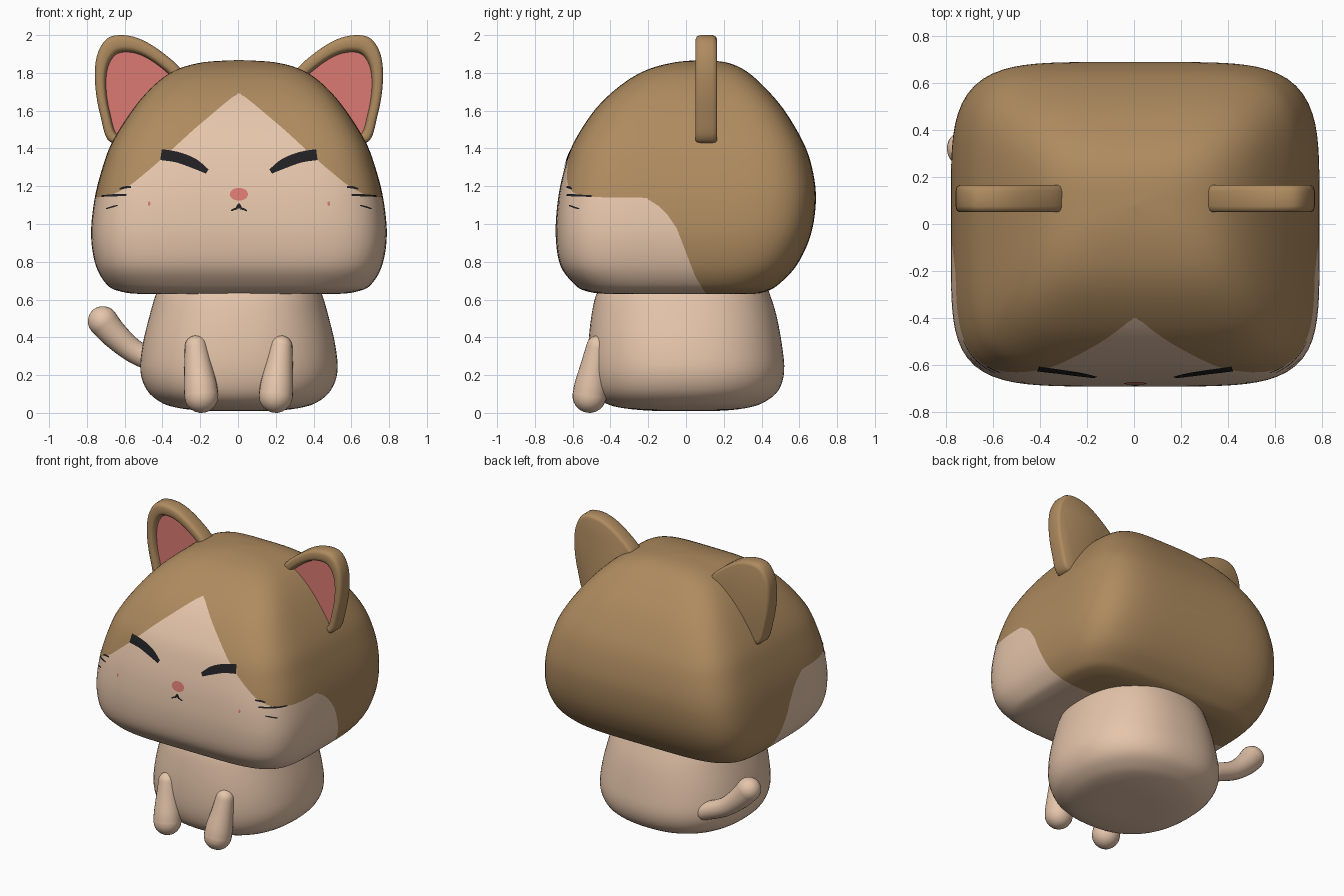
import bpy, bmesh, math
from mathutils import Vector
from mathutils.bvhtree import BVHTree

if "Cube" in bpy.data.objects:
    bpy.data.objects.remove(bpy.data.objects["Cube"])


def material(name, rgb):
    m = bpy.data.materials.new(name)
    m.diffuse_color = (*rgb, 1)
    m.use_nodes = True
    m.node_tree.nodes["Principled BSDF"].inputs["Base Color"].default_value = m.diffuse_color
    return m


BROWN = material("brown fur", (0.425, 0.258, 0.115))
CREAM = material("cream fur", (0.79, 0.56, 0.405))
PINK = material("pink", (0.71, 0.195, 0.17))
BLACK = material("black", (0.014, 0.014, 0.016))


def spline(pts, n, closed=False):
    """Catmull-Rom through tuples of any length, n steps per span."""
    out, k = [], len(pts)
    get = (lambda i: pts[i % k]) if closed else (lambda i: pts[max(0, min(k - 1, i))])
    for i in range(k if closed else k - 1):
        for j in range(n):
            t = j / n
            out.append(tuple(0.5 * (2 * b + (c - a) * t + (2 * a - 5 * b + 4 * c - d) * t * t
                                    + (3 * b - a - 3 * c + d) * t ** 3)
                             for a, b, c, d in zip(get(i - 1), get(i), get(i + 1), get(i + 2))))
    return out if closed else out + [tuple(pts[-1])]


def lerp_table(table, v):
    for (a, p), (b, q) in zip(table, table[1:]):
        if v <= b:
            return p + (q - p) * max(0, (v - a) / (b - a))
    return table[-1][1]


def finish(name, bm, mats, smooth=True):
    me = bpy.data.meshes.new(name)
    for f in bm.faces:
        f.smooth = smooth
    bm.to_mesh(me)
    bm.free()
    for m in mats:
        me.materials.append(m)
    ob = bpy.data.objects.new(name, me)
    bpy.context.collection.objects.link(ob)
    return ob


def loft(rings):
    """Closed rings joined into a capped skin."""
    bm = bmesh.new()
    vs = [[bm.verts.new(p) for p in r] for r in rings]
    k = len(vs[0])
    for a, b in zip(vs, vs[1:]):
        for i in range(k):
            bm.faces.new((a[i], a[(i + 1) % k], b[(i + 1) % k], b[i]))
    bm.faces.new(vs[0][::-1])
    bm.faces.new(vs[-1])
    bmesh.ops.recalc_face_normals(bm, faces=bm.faces)
    return bm


def rounded_box(rows, seg, steps, cx=0):
    """Rows of (z, half width, front y, back y, squareness)."""
    rings = []
    for z, w, y0, y1, n in spline(rows, steps):
        w, d, cy, ring = max(w, 0.002), max((y1 - y0) / 2, 0.002), (y0 + y1) / 2, []
        for i in range(seg):
            t = 2 * math.pi * (i + 0.5) / seg
            c, s = math.cos(t), math.sin(t)
            r = (abs(c / w) ** n + abs(s / d) ** n) ** (-1 / n)
            ring.append((cx + r * c, cy + r * s, z))
        rings.append(ring)
    return loft(rings)


def tube(name, pts, mat, seg=24):
    """Round limb through (x, y, z, radius) with domed ends."""
    path = spline(pts, 6)
    p = [Vector(q[:3]) for q in path]
    r = [q[3] for q in path]
    d0, d1 = (p[0] - p[1]).normalized(), (p[-1] - p[-2]).normalized()
    angs = [math.radians(a) for a in (15, 30, 45, 60, 75, 88)]
    cent = [(p[0] + d0 * r[0] * math.sin(a), r[0] * math.cos(a)) for a in reversed(angs)]
    cent += list(zip(p, r))
    cent += [(p[-1] + d1 * r[-1] * math.sin(a), r[-1] * math.cos(a)) for a in angs]
    rings = []
    for i, (c, rad) in enumerate(cent):
        t = (cent[min(i + 1, len(cent) - 1)][0] - cent[max(i - 1, 0)][0]).normalized()
        u = t.cross(Vector((0, 1, 0))).normalized()
        v = t.cross(u)
        rings.append([c + rad * (u * math.cos(2 * math.pi * k / seg) + v * math.sin(2 * math.pi * k / seg))
                      for k in range(seg)])
    return finish(name, loft(rings), [mat])


# Head: rounded box, with the cream muzzle cut into the surface
head = rounded_box([
    (.645, 0, 0, 0, 4), (.638, .3, -.25, .25, 4.5), (.63, .52, -.42, .36, 4.5), (.645, .635, -.53, .43, 4.6),
    (.68, .70, -.59, .49, 4.8), (.78, .758, -.665, .585, 5), (.94, .783, -.69, .66, 5),
    (1.13, .765, -.678, .688, 5), (1.3, .722, -.642, .667, 5), (1.44, .668, -.59, .617, 5),
    (1.61, .56, -.478, .515, 4.8), (1.735, .45, -.345, .405, 4.5), (1.815, .335, -.21, .31, 4),
    (1.856, .19, -.06, .21, 3.2), (1.868, 0, .08, .08, 2.4)], 128, 5, 0.005)
TOP_EDGE = [(0, 1.69), (.03, 1.675), (.08, 1.635), (.24, 1.5), (.43, 1.325), (.58, 1.2),
            (.67, 1.155), (.75, 1.14), (1, 1.14)]
BACK_EDGE = [(.6, .12), (.64, .1), (.72, .05), (.85, 0), (.98, -.05), (1.08, -.12), (1.13, -.2)]


def muzzle(p):
    return min(lerp_table(TOP_EDGE, abs(p.x - .005)) - p.z, lerp_table(BACK_EDGE, p.z) - p.y)


surface = BVHTree.FromBMesh(head)
val = {v: muzzle(v.co) for v in head.verts}
cut = []
for e in list(head.edges):
    a, b = e.verts
    if val[a] * val[b] < 0:
        cut.append(bmesh.utils.edge_split(e, a, val[a] / (val[a] - val[b]))[1])
bmesh.ops.connect_verts(head, verts=cut)
for f in head.faces:
    f.material_index = int(muzzle(f.calc_center_median()) > 0)
finish("head", head, [BROWN, CREAM])

# Body
finish("body", rounded_box([
    (.01, 0, 0, 0, 2.3), (.012, .2, -.2, .2, 2.3), (.03, .34, -.36, .34, 2.3), (.06, .42, -.44, .42, 2.3),
    (.12, .487, -.49, .49, 2.35), (.22, .522, -.515, .52, 2.35), (.36, .51, -.517, .508, 2.35),
    (.52, .472, -.50, .478, 2.35), (.64, .435, -.47, .44, 2.35), (.75, .38, -.4, .4, 2.3)], 72, 4, .005), [CREAM])

# Front legs and tail
for s, side in ((-1, "left"), (1, "right")):
    tube("front_leg_" + side, [(.003 + s * .225, -.468, .35, .06), (.003 + s * .215, -.485, .25, .073),
                               (.003 + s * .203, -.502, .15, .087), (.003 + s * .197, -.511, .09, .09)], CREAM)
tube("tail", [(-.38, .34, .25, .06), (-.54, .34, .32, .062), (-.65, .33, .41, .072),
              (-.715, .32, .485, .08)], CREAM)

# Ears: rounded plate with a recessed pink inner face
OUTLINE = [(.62, 2.0), (.70, 1.98), (.752, 1.89), (.762, 1.75), (.735, 1.58), (.675, 1.43),
           (.5, 1.5), (.32, 1.74), (.305, 1.815), (.41, 1.912), (.52, 1.978)]
LAYERS = [(.165, .94), (.158, .98), (.14, 1), (.075, 1), (.057, .98), (.05, .94), (.05, .85),
          (.056, .81), (.075, .785), (.09, .775)]
for s, side in ((-1, "left"), (1, "right")):
    shape = spline(OUTLINE, 5, True)
    ear = loft([[(.005 + s * (.5 + (x - .5) * k), y, 1.6 + (z - 1.6) * k) for x, z in shape]
                for y, k in LAYERS])
    for f in ear.faces:
        f.material_index = int(max(abs(v.co.y - .09) for v in f.verts) < .001)
    ob = finish("ear_" + side, ear, [BROWN, PINK])
    bpy.ops.object.select_all(action='DESELECT')
    ob.select_set(True)
    bpy.context.view_layer.objects.active = ob
    bpy.ops.object.shade_smooth_by_angle(angle=math.radians(50))


def on_face(x, z):
    """Point just in front of the head surface."""
    hit, nor, _, _ = surface.ray_cast(Vector((x, -2, z)), Vector((0, 1, 0)))
    return hit + nor * .004


def stroke(name, pts, mat, s=1):
    """Painted line through (x, z, half width), laid on the head."""
    path, bm, rows = spline(pts, 6), bmesh.new(), []
    for i, (x, z, h) in enumerate(path):
        a, b = path[max(i - 1, 0)], path[min(i + 1, len(path) - 1)]
        n = Vector((a[1] - b[1], b[0] - a[0])).normalized() * h
        rows.append([bm.verts.new(on_face(.005 + s * (x + n.x * k), z + n.y * k)) for k in (-1, -.33, .33, 1)])
    for a, b in zip(rows, rows[1:]):
        for k in range(3):
            q = (a[k], b[k], b[k + 1], a[k + 1])
            bm.faces.new(q if s > 0 else q[::-1])
    finish(name, bm, [mat])


def spot(name, cx, cz, rx, rz, mat):
    bm = bmesh.new()
    mid = bm.verts.new(on_face(cx, cz))
    rim = [bm.verts.new(on_face(cx + rx * math.cos(t * math.pi / 12), cz + rz * math.sin(t * math.pi / 12)))
           for t in range(24)]
    for i in range(24):
        bm.faces.new((mid, rim[i], rim[(i + 1) % 24]))
    finish(name, bm, [mat])


# Face details: closed eyes, nose, mouth, cheeks, whiskers
spot("nose", .005, 1.157, .048, .034, PINK)
stroke("mouth_middle", [(0, 1.108, .004), (0, 1.092, .014), (0, 1.082, .014)], BLACK)
for s, side in ((-1, "left"), (1, "right")):
    stroke("eye_" + side, [(.168, 1.277, .013), (.24, 1.32, .026), (.325, 1.352, .028), (.412, 1.366, .029)],
           BLACK, s)
    stroke("mouth_" + side, [(.008, 1.083, .006), (.025, 1.078, .005), (.042, 1.07, .004)], BLACK, s)
    spot("cheek_" + side, .005 + s * .475, 1.107, .007, .012, PINK)
    stroke("whisker_top_" + side, [(.57, 1.195, .004), (.6, 1.193, .006), (.63, 1.185, .004)], BLACK, s)
    stroke("whisker_middle_" + side, [(.595, 1.153, .004), (.66, 1.151, .006), (.725, 1.147, .004)], BLACK, s)
    stroke("whisker_low_" + side, [(.64, 1.098, .003), (.67, 1.09, .004), (.7, 1.08, .003)], BLACK, s)
